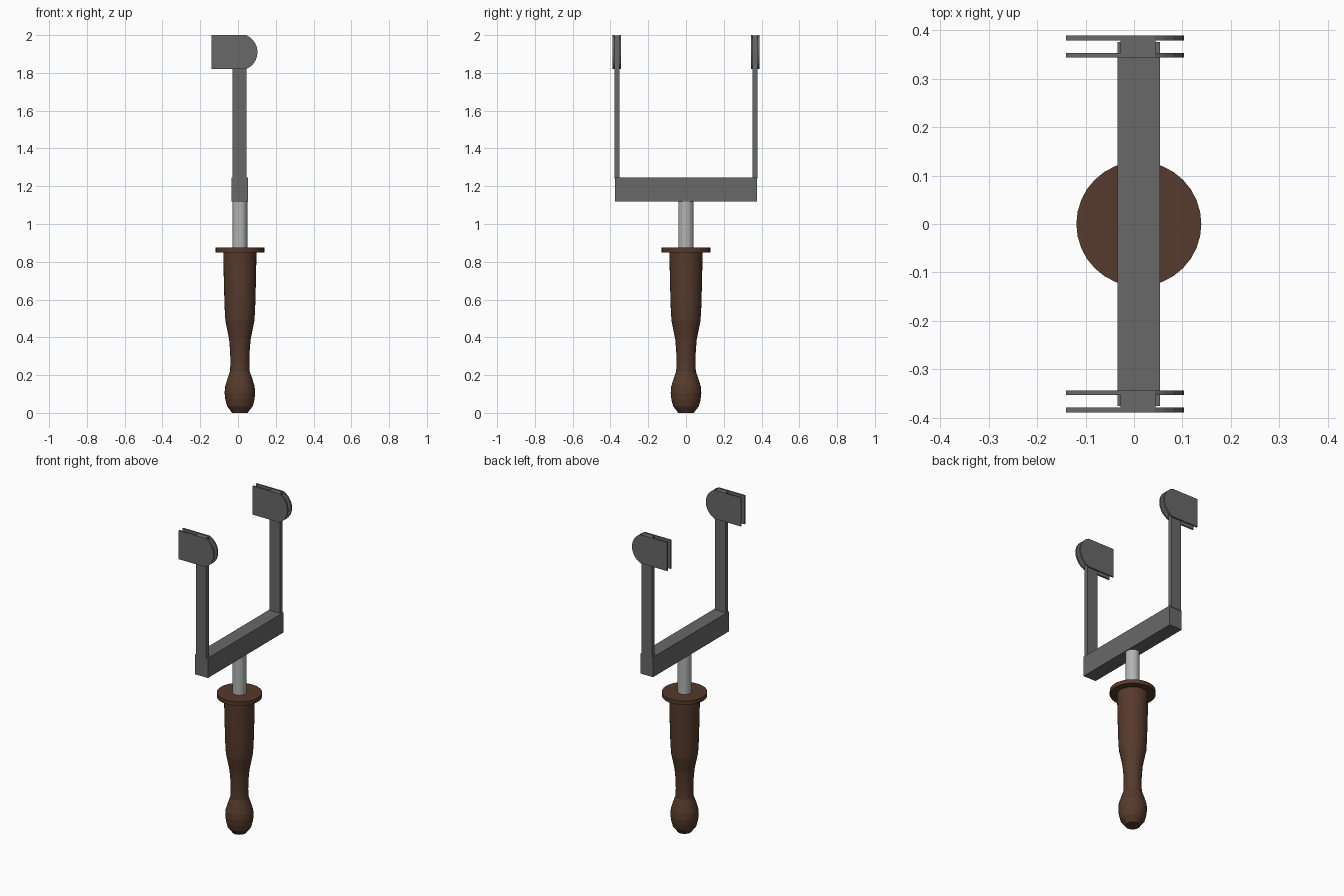
import bpy, bmesh, math

if "Cube" in bpy.data.objects:
    bpy.data.objects.remove(bpy.data.objects["Cube"])

CX = 0.01  # handle and fork axis


def material(name, rgb):
    m = bpy.data.materials.new(name)
    m.diffuse_color = (*rgb, 1)
    m.use_nodes = True
    m.node_tree.nodes["Principled BSDF"].inputs["Base Color"].default_value = m.diffuse_color
    return m


brown = material("brown wood", (0.092, 0.042, 0.025))
dark = material("dark grey metal", (0.14, 0.14, 0.14))
light = material("light grey metal", (0.44, 0.46, 0.455))


def finish(name, bm, mat):
    bmesh.ops.recalc_face_normals(bm, faces=bm.faces[:])
    me = bpy.data.meshes.new(name)
    bm.to_mesh(me)
    bm.free()
    ob = bpy.data.objects.new(name, me)
    bpy.context.collection.objects.link(ob)
    me.materials.append(mat)
    return ob


def lathe(name, profile, mat, n=32):
    bm = bmesh.new()
    rings = [[bm.verts.new((CX + r * math.cos(2 * math.pi * i / n),
                            r * math.sin(2 * math.pi * i / n), z))
              for i in range(n)] for r, z in profile]
    for a, b in zip(rings, rings[1:]):
        for i in range(n):
            j = (i + 1) % n
            bm.faces.new((a[i], a[j], b[j], b[i]))
    bm.faces.new(rings[0])
    bm.faces.new(rings[-1])
    return finish(name, bm, mat)


def slab(name, outline, y0, y1, mat):
    """Extrude an x-z outline from y0 to y1."""
    bm = bmesh.new()
    a = [bm.verts.new((x, y0, z)) for x, z in outline]
    b = [bm.verts.new((x, y1, z)) for x, z in outline]
    bm.faces.new(a)
    bm.faces.new(b)
    for i in range(len(a)):
        j = (i + 1) % len(a)
        bm.faces.new((a[i], a[j], b[j], b[i]))
    return finish(name, bm, mat)


def rect(x0, x1, z0, z1):
    return [(x0, z0), (x1, z0), (x1, z1), (x0, z1)]


# Turned handle with its guard disc
lathe("handle", [(0.042, 0.0), (0.05, 0.012), (0.068, 0.035), (0.077, 0.07), (0.081, 0.105),
                 (0.078, 0.14), (0.066, 0.18), (0.052, 0.22), (0.05, 0.27), (0.052, 0.33),
                 (0.057, 0.39), (0.067, 0.44), (0.077, 0.49), (0.081, 0.56),
                 (0.085, 0.70), (0.088, 0.855)], brown)
lathe("guard_disc", [(0.129, 0.85), (0.129, 0.875)], brown)

# Metal shaft
lathe("shaft", [(0.04, 0.87), (0.04, 1.125)], light)

# Crossbar of the fork
slab("crossbar", rect(-0.034, 0.054, 1.12, 1.245), -0.376, 0.376, dark)

# Rounded cheek plate outline
R, px, pz = 0.0975, 0.006, 1.91
ang = math.asin(0.09 / R)
cheek = [(-0.14, 2.0), (-0.14, 1.82)]
cheek += [(px + R * math.cos(t), pz + R * math.sin(t))
          for t in (-ang + 2 * ang * i / 10 for i in range(11))]

# Arms and paired plates on both ends
for side, s in (("front", -1), ("back", 1)):
    slab(side + "_arm", rect(-0.028, 0.044, 1.24, 1.998), s * 0.353, s * 0.379, dark)
    slab(side + "_outer_plate", cheek, s * 0.379, s * 0.389, dark)
    slab(side + "_inner_plate", cheek, s * 0.344, s * 0.353, dark)
